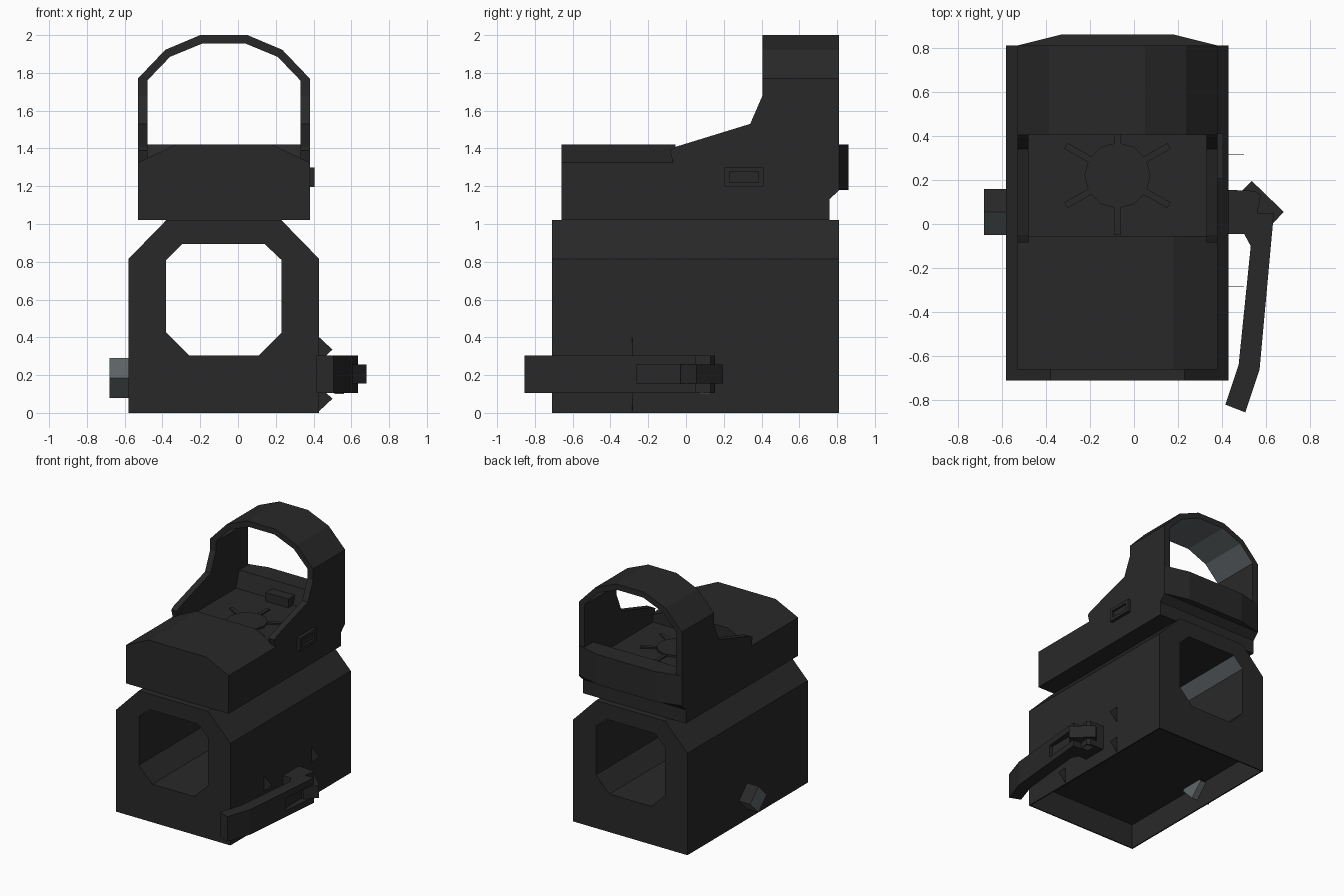
import bpy, bmesh, math

if "Cube" in bpy.data.objects:
    bpy.data.objects.remove(bpy.data.objects["Cube"])

CX = -0.075  # centre plane of the mount and sight


def material(name, rgb):
    m = bpy.data.materials.new(name)
    m.diffuse_color = (*rgb, 1)
    m.use_nodes = True
    m.node_tree.nodes["Principled BSDF"].inputs["Base Color"].default_value = m.diffuse_color
    return m


BLACK = material("matte_black", (0.0215, 0.0215, 0.0215))
STEEL = material("bare_steel", (0.115, 0.133, 0.139))


def prism(name, pts, axis, a, b, mat=BLACK):
    """Extrude a 2D outline along one axis from a to b."""
    def place(p, t):
        return {'x': (t, p[0], p[1]), 'y': (p[0], t, p[1]), 'z': (p[0], p[1], t)}[axis]
    bm = bmesh.new()
    low = [bm.verts.new(place(p, a)) for p in pts]
    top = [bm.verts.new(place(p, b)) for p in pts]
    bm.faces.new(low)
    bm.faces.new(top)
    n = len(pts)
    for i in range(n):
        j = (i + 1) % n
        bm.faces.new((low[i], low[j], top[j], top[i]))
    bmesh.ops.recalc_face_normals(bm, faces=bm.faces)
    me = bpy.data.meshes.new(name)
    bm.to_mesh(me)
    bm.free()
    me.materials.append(mat)
    ob = bpy.data.objects.new(name, me)
    bpy.context.collection.objects.link(ob)
    return ob


def box(name, x0, x1, y0, y1, z0, z1, mat=BLACK):
    return prism(name, [(x0, y0), (x1, y0), (x1, y1), (x0, y1)], 'z', z0, z1, mat)


def cut(target, cutter):
    """Subtract a helper shape and remove it."""
    mod = target.modifiers.new("cut", 'BOOLEAN')
    mod.operation = 'DIFFERENCE'
    mod.solver = 'EXACT'
    mod.object = cutter
    bpy.context.view_layer.objects.active = target
    bpy.ops.object.modifier_apply(modifier=mod.name)
    bpy.data.objects.remove(cutter)


def paint(ob, mat, rule):
    """Give a second colour to the faces whose centre and normal fit a rule."""
    me = ob.data
    me.materials.append(mat)
    for f in me.polygons:
        f.material_index = len(me.materials) - 1 if rule(f.center, f.normal) else 0


# Mount block with chamfered top, octagonal tunnel and open underside
block = prism("mount_block", [(-0.58, 0), (0.43, 0), (0.43, 0.815), (0.23, 1.02),
                              (-0.38, 1.02), (-0.58, 0.815)], 'y', -0.71, 0.81)
cut(block, prism("tunnel_cutter", [(-0.26, 0.305), (0.11, 0.305), (0.23, 0.425), (0.23, 0.81),
                                   (0.14, 0.895), (-0.295, 0.895), (-0.38, 0.81),
                                   (-0.38, 0.425)], 'y', -1, 1))
cut(block, box("recess_cutter", -0.57, 0.42, -0.70, 0.80, -0.1, 0.2))
# Bare upper chamfers inside the tunnel
paint(block, STEEL, lambda c, n: c.z > 0.6 and n.z < -0.3 and abs(n.x) > 0.3)

# Front housing with a sloped roof
prism("front_housing", [(-0.53, 1.02), (0.38, 1.02), (0.38, 1.325), (0.18, 1.42),
                        (-0.33, 1.42), (-0.53, 1.325)], 'y', -0.66, -0.055)

# Side walls sweeping up to the hood
wall = [(-0.07, 1.02), (0.76, 1.02), (0.76, 1.13), (0.81, 1.18), (0.81, 1.77), (0.405, 1.77),
        (0.405, 1.68), (0.34, 1.53), (-0.05, 1.41), (-0.085, 1.39), (-0.07, 1.33)]
prism("left_wall", wall, 'x', -0.53, -0.48)
prism("right_wall", wall, 'x', 0.33, 0.38)

# Rear floor, back wall and bulged back panel
prism("rear_floor", [(-0.07, 1.02), (0.76, 1.02), (0.76, 1.13), (0.81, 1.18), (0.81, 1.42),
                     (0.70, 1.42), (0.66, 1.29), (-0.07, 1.29)], 'x', -0.48, 0.33)
prism("back_panel", [(-0.53, 0.81), (0.38, 0.81), (0.18, 0.86), (-0.33, 0.86)],
      'z', 1.18, 1.42)

# Faceted hood over the window, bare on the inside
half_out = [(0.455, 1.77), (0.31, 1.922), (0.125, 2.0)]
half_in = [(0.41, 1.755), (0.285, 1.885), (0.115, 1.955)]


def arch(half):
    return ([(CX + x, z) for x, z in half] + [(CX - x, z) for x, z in reversed(half)])


hood = prism("hood", arch(half_out) + arch(half_in)[::-1], 'y', 0.405, 0.81)
paint(hood, STEEL, lambda c, n: n.z < -0.5 and c.z > 1.79)

# Low relief on the sunken floor: crossed ribs and a ring
for i, ang in enumerate((30, 90, 150)):
    rib = box(f"floor_rib_{i}", -0.27, 0.27, -0.015, 0.015, 1.28, 1.30)
    rib.rotation_euler.z = math.radians(ang)
    rib.location = (CX, 0.22, 0)
ring = [(CX + 0.15 * math.cos(i * math.pi / 6), 0.22 + 0.15 * math.sin(i * math.pi / 6))
        for i in range(12)]
prism("floor_ring", ring, 'z', 1.28, 1.305)
box("emitter", CX - 0.1, CX + 0.1, 0.60, 0.70, 1.28, 1.36)

# Framed button on the right wall
button = box("button_frame", 0.37, 0.405, 0.205, 0.41, 1.195, 1.30)
cut(button, box("button_cutter", 0.388, 0.5, 0.23, 0.385, 1.22, 1.275))

# Quick-release lever with a slot, its hub, pivot and screw
lever = prism("lever", [(0.415, -0.82), (0.505, -0.855), (0.57, -0.66), (0.635, 0.05),
                        (0.535, 0.05), (0.53, -0.10), (0.475, -0.64)], 'z', 0.105, 0.305)
cut(lever, box("slot_cutter", 0.58, 0.8, -0.26, 0.1, 0.155, 0.255))
prism("lever_hub", [(0.425, -0.045), (0.50, -0.045), (0.53, -0.10), (0.56, 0.05),
                    (0.575, 0.13), (0.55, 0.15), (0.425, 0.155)], 'z', 0.105, 0.305)
prism("lever_pivot", [(0.45, 0.0), (0.60, -0.03), (0.68, 0.055), (0.535, 0.195),
                      (0.45, 0.11)], 'z', 0.155, 0.255)
box("hub_screw", 0.51, 0.56, 0.075, 0.13, 0.099, 0.11, STEEL)

# Thin triangular fins beside the lever
for y in (-0.285, 0.315):
    for z in (0.075, 0.335):
        prism("side_fin", [(0.425, z - 0.07), (0.50, z), (0.425, z + 0.07)],
              'y', y - 0.001, y + 0.001)

# Clamp nut on the left, set on its corner, with one dark face
nut = prism("clamp_nut", [(0.055, 0.08), (0.16, 0.185), (0.055, 0.29), (-0.05, 0.185)],
            'x', -0.68, -0.52, STEEL)
paint(nut, BLACK, lambda c, n: n.y > 0.3 and n.z > 0.3)
